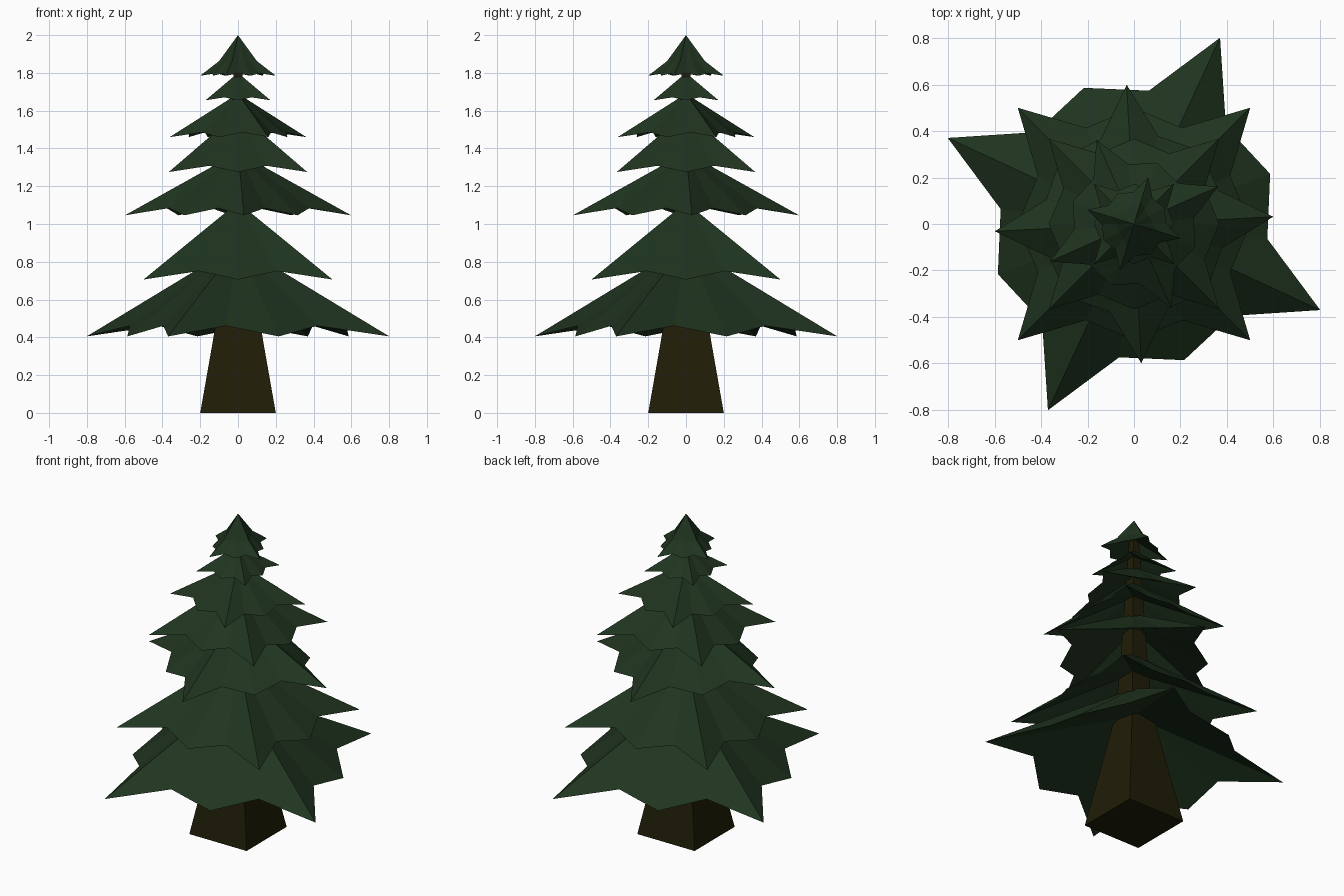
import bpy, bmesh, math

cube = bpy.data.objects.get("Cube")
if cube:
    bpy.data.objects.remove(cube, do_unlink=True)


def make_material(name, rgb):
    mat = bpy.data.materials.new(name)
    mat.use_nodes = True
    mat.diffuse_color = (*rgb, 1)
    mat.node_tree.nodes["Principled BSDF"].inputs["Base Color"].default_value = (*rgb, 1)
    return mat


needle_green = make_material("needle_green", (0.014, 0.034, 0.014))
bark_brown = make_material("bark_brown", (0.014, 0.012, 0.002))


def finish(name, bm, mat):
    bmesh.ops.recalc_face_normals(bm, faces=bm.faces)
    mesh = bpy.data.meshes.new(name)
    bm.to_mesh(mesh)
    bm.free()
    mesh.materials.append(mat)
    obj = bpy.data.objects.new(name, mesh)
    bpy.context.collection.objects.link(obj)


def bridge(bm, low, high):
    count = len(low)
    for i in range(count):
        j = (i + 1) % count
        bm.faces.new((low[i], low[j], high[j], high[i]))


def fan(bm, ring, z):
    """Close a ring with triangles meeting on the trunk axis."""
    tip = bm.verts.new((0, 0, z))
    for i, vert in enumerate(ring):
        bm.faces.new((vert, ring[(i + 1) % len(ring)], tip))


def square_outline(half, turn, notch):
    """Square with mid points and corners; the points between are scaled by notch."""
    side = [(half, 0), (half * notch, half * notch / 2),
            (half, half), (half * notch / 2, half * notch)]
    points = []
    for quarter in range(4):
        angle = math.radians(turn + 90 * quarter)
        c, s = math.cos(angle), math.sin(angle)
        points += [(x * c - y * s, x * s + y * c) for x, y in side]
    return points


def make_tier(name, half, turn, z_low, z_top, hollow, sag=0.0):
    """Pyramid of branches with a zigzag hem and a shallower hollow underside."""
    bm = bmesh.new()
    hem = [bm.verts.new((x, y, z_low + 0.09 * half * (i % 2)))
           for i, (x, y) in enumerate(square_outline(half, turn, 0.827))]
    upper = hem
    if sag:
        z_mid = (z_low + z_top) / 2 - sag
        upper = [bm.verts.new((x, y, z_mid))
                 for x, y in square_outline(half / 2, turn, 0.95)]
        bridge(bm, hem, upper)
    fan(bm, upper, z_top)
    fan(bm, hem, z_low + (z_top - z_low) * hollow)
    finish(name, bm, needle_green)


# Branch tiers, from the ground up: half width, turn, hem height, top height, hollow, sag
tiers = [
    (0.624, 20.2, 0.405, 0.89, 0.62, 0),
    (0.50, 0, 0.706, 1.115, 0.7, 0),
    (0.424, 48, 1.046, 1.38, 0.7, 0),
    (0.367, 0, 1.275, 1.59, 0.7, 0),
    (0.28, 69, 1.46, 1.69, 0.7, 0),
    (0.172, 0, 1.655, 1.80, 0.7, 0),
    (0.148, 28, 1.785, 2.0, 0.4, 0.03),
]
for number, tier in enumerate(tiers, 1):
    make_tier(f"branch_tier_{number}", *tier)

# Square trunk tapering up through the tiers
bm = bmesh.new()
profile = [(0.2, 0), (0.135, 0.37), (0.075, 0.73), (0.055, 1.08), (0.02, 1.86)]
rings = [[bm.verts.new((sx * half, sy * half, z))
          for sx, sy in ((-1, -1), (1, -1), (1, 1), (-1, 1))] for half, z in profile]
for low, high in zip(rings, rings[1:]):
    bridge(bm, low, high)
bm.faces.new(rings[0])
bm.faces.new(rings[-1])
finish("trunk", bm, bark_brown)
